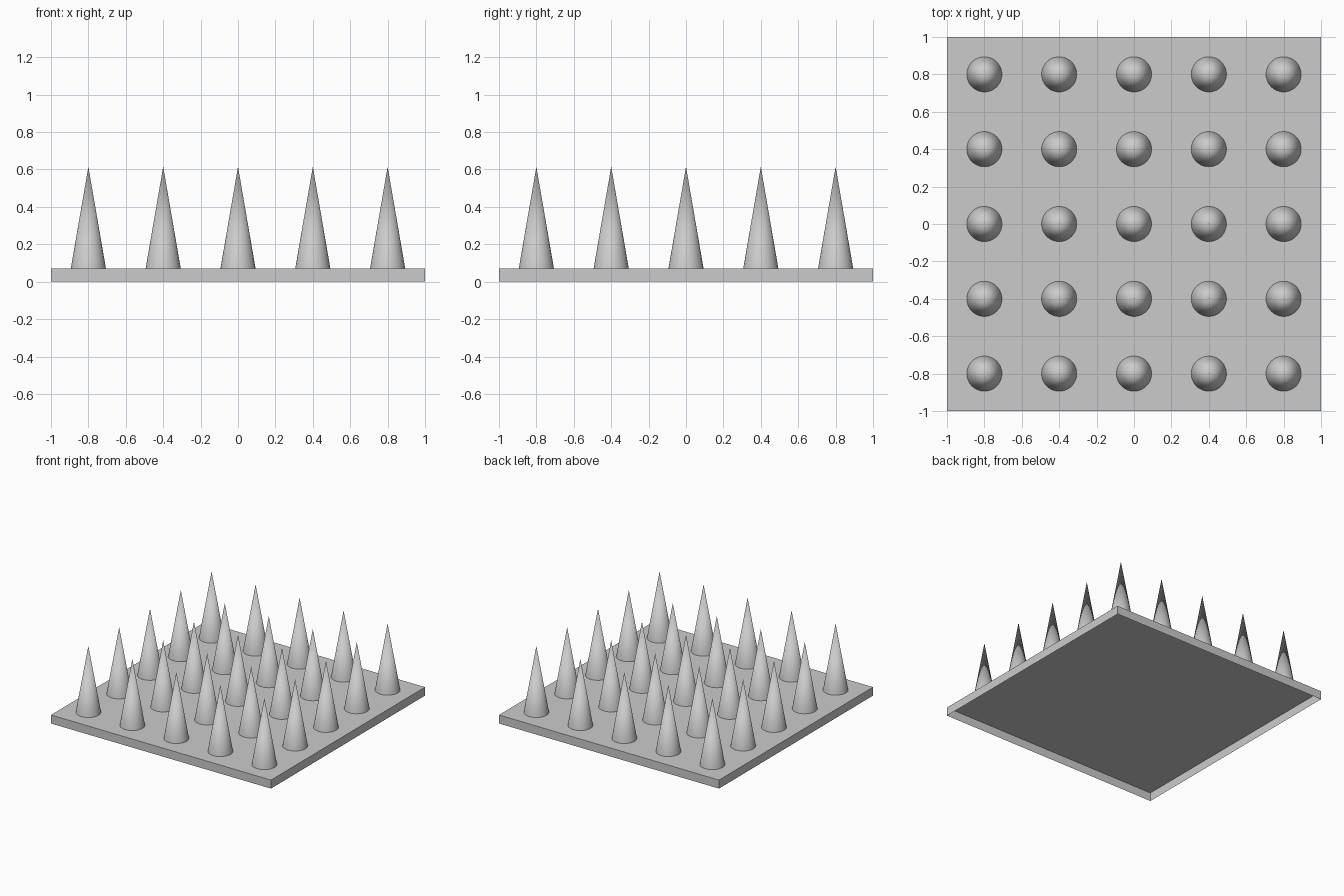
import bpy, bmesh, math

if "Cube" in bpy.data.objects:
    bpy.data.objects.remove(bpy.data.objects["Cube"])

PLATE_H = 0.07
TIP_Z = 0.615
RADIUS = 0.094
SPACING = 0.4


def finish(name, bm):
    mesh = bpy.data.meshes.new(name)
    bm.to_mesh(mesh)
    bm.free()
    obj = bpy.data.objects.new(name, mesh)
    bpy.context.collection.objects.link(obj)
    return obj


# base plate: thin shell, open underneath
bm = bmesh.new()
bmesh.ops.create_cube(bm, size=1)
for v in bm.verts:
    v.co = (v.co.x * 2, v.co.y * 2, (v.co.z + 0.5) * PLATE_H)
bottom = [f for f in bm.faces if f.normal.z < -0.5]
bmesh.ops.delete(bm, geom=bottom, context='FACES_ONLY')
finish("base_plate", bm)

# one spike mesh, shared by the 5 x 5 grid
bm = bmesh.new()
height = TIP_Z - PLATE_H
bmesh.ops.create_cone(bm, cap_ends=False, segments=48,
                      radius1=RADIUS, radius2=0, depth=height)
bmesh.ops.remove_doubles(bm, verts=bm.verts, dist=1e-5)
bmesh.ops.translate(bm, verts=bm.verts, vec=(0, 0, height / 2))
bmesh.ops.recalc_face_normals(bm, faces=bm.faces)
for f in bm.faces:
    f.smooth = True
spike = finish("spike", bm)

for i in range(5):
    for j in range(5):
        obj = spike if i == j == 0 else spike.copy()
        if obj is not spike:
            bpy.context.collection.objects.link(obj)
        obj.name = f"spike_{i + 1}_{j + 1}"
        obj.location = ((i - 2) * SPACING, (j - 2) * SPACING, PLATE_H)
